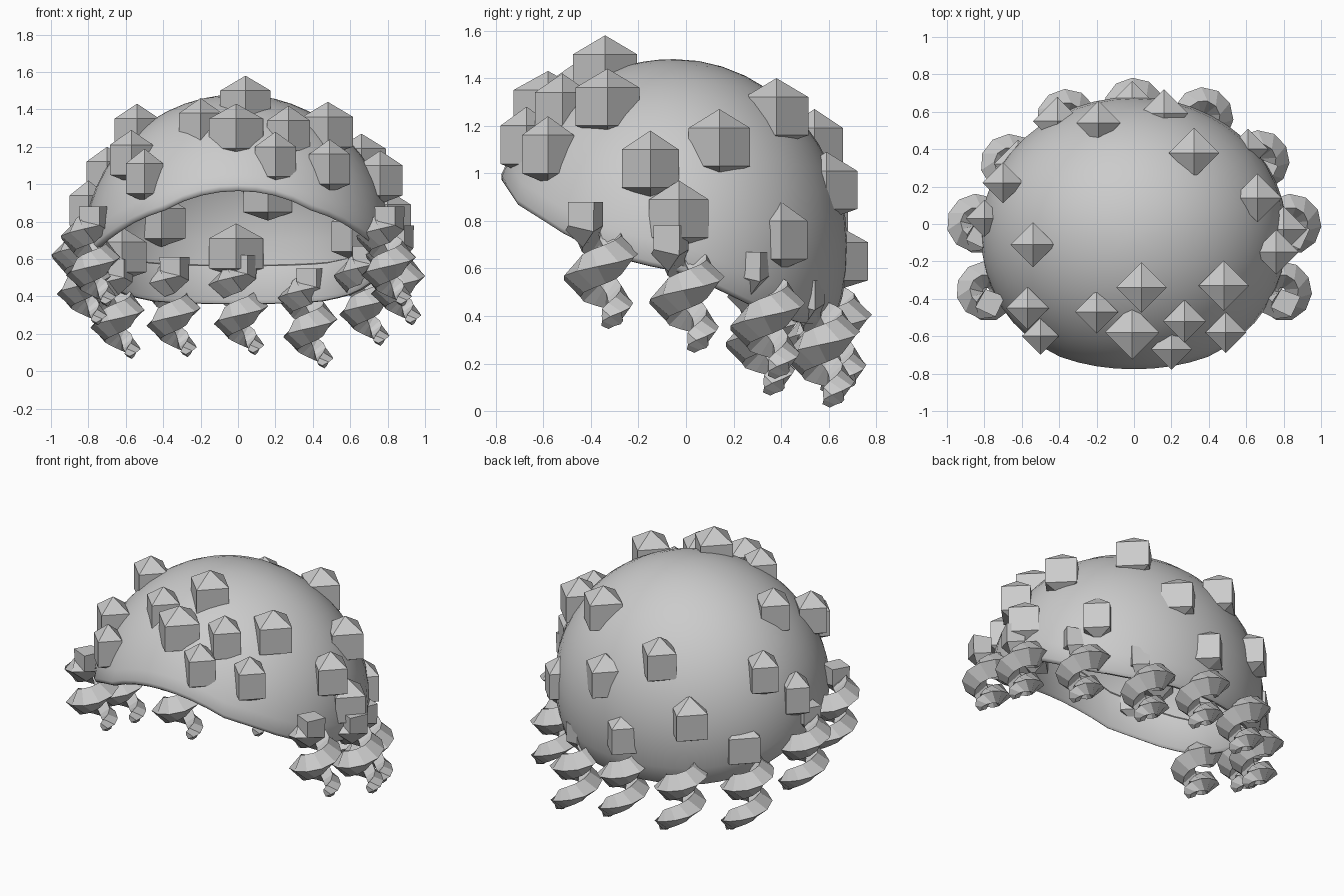
import bpy, bmesh, math
from math import sin, cos, pi
from mathutils import Vector

if "Cube" in bpy.data.objects:
    bpy.data.objects.remove(bpy.data.objects["Cube"], do_unlink=True)

GREY = (0.6, 0.6, 0.6, 1.0)
mat = bpy.data.materials.new("plain grey")
mat.use_nodes = True
mat.diffuse_color = GREY
mat.node_tree.nodes["Principled BSDF"].inputs["Base Color"].default_value = GREY


def finish(name, bm, smooth=False):
    bmesh.ops.recalc_face_normals(bm, faces=bm.faces)
    mesh = bpy.data.meshes.new(name)
    bm.to_mesh(mesh)
    bm.free()
    mesh.materials.append(mat)
    obj = bpy.data.objects.new(name, mesh)
    bpy.context.collection.objects.link(obj)
    if smooth:
        bpy.ops.object.select_all(action='DESELECT')
        obj.select_set(True)
        bpy.context.view_layer.objects.active = obj
        bpy.ops.object.shade_smooth_by_angle(angle=math.radians(50))
    return obj


def bridge(bm, a, b):
    n = len(a)
    for i in range(n):
        j = (i + 1) % n
        bm.faces.new((a[i], a[j], b[j], b[i]))


def fan(bm, ring, point):
    tip = bm.verts.new(point)
    for i in range(len(ring)):
        bm.faces.new((ring[i], ring[(i + 1) % len(ring)], tip))


def lerp_table(table, v):
    if v <= table[0][0]:
        return table[0][1]
    for (a, p), (b, q) in zip(table, table[1:]):
        if v <= b:
            return p + (q - p) * (v - a) / (b - a)
    return table[-1][1]


# Cap shell: thin ellipsoid trimmed along a slanted rim, with an inner hem
RIM = [(-0.78, 1.0), (-0.71, 0.89), (-0.6, 0.82), (-0.5, 0.755), (-0.35, 0.685),
       (-0.2, 0.64), (0.0, 0.6), (0.15, 0.525), (0.35, 0.43), (0.5, 0.385), (0.65, 0.37)]
SEG, ROWS = 48, 14


def dome(az, phi, shrink=0.0):
    ry = 0.73 if sin(az) > 0 else 0.79
    return ((0.82 - shrink) * sin(phi) * cos(az),
            -0.05 + (ry - shrink) * sin(phi) * sin(az),
            0.68 + (0.8 - shrink) * cos(phi))


def rim_angle(az):
    lo, hi = 0.3, 2.4
    for _ in range(30):
        mid = (lo + hi) / 2
        x, y, z = dome(az, mid)
        if z > lerp_table(RIM, y):
            lo = mid
        else:
            hi = mid
    return lo


azimuths = [2 * pi * i / SEG for i in range(SEG)]
limits = [rim_angle(a) for a in azimuths]
bm = bmesh.new()
# Each row: fraction of the way to the rim, extra angle, inward offset
rows = [(r / ROWS, 0, 0) for r in range(1, ROWS + 1)]
rows += [(1, 0.025, 0.01), (1, 0.03, 0.025), (1, 0.01, 0.04), (1, -0.24, 0.035), (1, -0.25, 0.012)]
rows += [(r / ROWS, 0, 0.012) for r in range(ROWS - 3, 0, -1)]
previous = None
for frac, extra, inset in rows:
    ring = [bm.verts.new(dome(a, lim * frac + extra, inset)) for a, lim in zip(azimuths, limits)]
    if previous:
        bridge(bm, previous, ring)
    else:
        fan(bm, ring, dome(0, 0))
    previous = ring
fan(bm, previous, dome(0, 0, 0.012))
finish("cap_shell", bm, smooth=True)


# Upright square studs, pointed above and below, placed by their top tips
def stud(index, x, y, z, r=0.135):
    bm = bmesh.new()
    rings = []
    for h in (z - 0.24, z - 0.08):
        rings.append([bm.verts.new((x + r * cos(k * pi / 2), y + r * sin(k * pi / 2), h))
                      for k in range(4)])
    bridge(bm, rings[0], rings[1])
    fan(bm, rings[0], (x, y, z - 0.285))
    fan(bm, rings[1], (x, y, z))
    finish("stud_%d" % index, bm)


STUDS = [(0.04, -0.34, 1.58), (-0.01, -0.58, 1.43, 0.145), (-0.2, -0.47, 1.46, 0.115),
         (0.27, -0.52, 1.42, 0.115), (0.48, -0.33, 1.44), (0.49, -0.58, 1.24, 0.11),
         (0.2, -0.67, 1.28, 0.11), (-0.57, -0.45, 1.29, 0.115), (-0.5, -0.6, 1.19, 0.1),
         (-0.54, -0.11, 1.43, 0.12), (0.32, 0.38, 1.4), (0.66, 0.14, 1.27, 0.13),
         (0.76, -0.15, 1.18, 0.12), (-0.7, 0.22, 1.2, 0.11), (-0.8, 0.03, 1.02, 0.1),
         (-0.41, 0.55, 0.95, 0.13), (-0.19, 0.54, 1.27, 0.12), (0.16, 0.59, 1.09, 0.13),
         (-0.01, 0.62, 0.79, 0.145), (0.61, 0.4, 0.88, 0.11), (0.8, -0.03, 0.97, 0.125),
         (-0.62, 0.32, 0.77, 0.13)]
for i, s in enumerate(STUDS):
    stud(i + 1, *s)


# Hanging corkscrew curls: upright square root, then a tapering helix
RADIUS = [(0, 0.06), (0.15, 0.085), (0.6, 0.085), (0.75, 0.05), (1, 0.035)]
SIZE = [(0, 0.085), (0.15, 0.077), (0.6, 0.077), (0.75, 0.058), (0.92, 0.05), (1, 0.025)]
TURNS, STEPS, START = 2.0, 22, math.radians(290)


def curl(index, x, y, tip):
    base = Vector((x, y, tip + 0.03))
    stations = []
    for i in range(STEPS + 1):
        t = i / STEPS
        ang = START - 2 * pi * TURNS * t
        outward = Vector((cos(ang), sin(ang), 0))
        drift = 0.12 * max(0, t - 0.5)
        centre = base + outward * lerp_table(RADIUS, t) + Vector((drift, drift, 0.42 * (1 - t)))
        stations.append((centre, outward, lerp_table(SIZE, t)))
    centre, outward, size = stations[0]
    stations.insert(0, (centre + Vector((0, 0, 0.1)), outward, size))
    bm = bmesh.new()
    rings = []
    for i, (centre, outward, size) in enumerate(stations):
        ahead = stations[min(i + 1, len(stations) - 1)][0]
        behind = stations[max(i - 1, 0)][0]
        side = (ahead - behind).cross(outward).normalized()
        rings.append([bm.verts.new(centre + offset * size) for offset in
                      (outward, side, outward * -0.85, -side)])
    for a, b in zip(rings, rings[1:]):
        bridge(bm, a, b)
    bm.faces.new(rings[0])
    bm.faces.new(rings[-1])
    finish("curl_%d" % index, bm)


CURLS = [(-0.66, 0.32, 0.05), (-0.36, 0.56, 0.06), (0, 0.62, 0.07), (0.37, 0.57, 0.0),
         (0.67, 0.34, 0.12)]
for side in (-1, 1):
    CURLS += [(side * 0.84, 0.0, 0.23), (side * 0.79, -0.36, 0.33)]
for i, c in enumerate(CURLS):
    curl(i + 1, *c)
